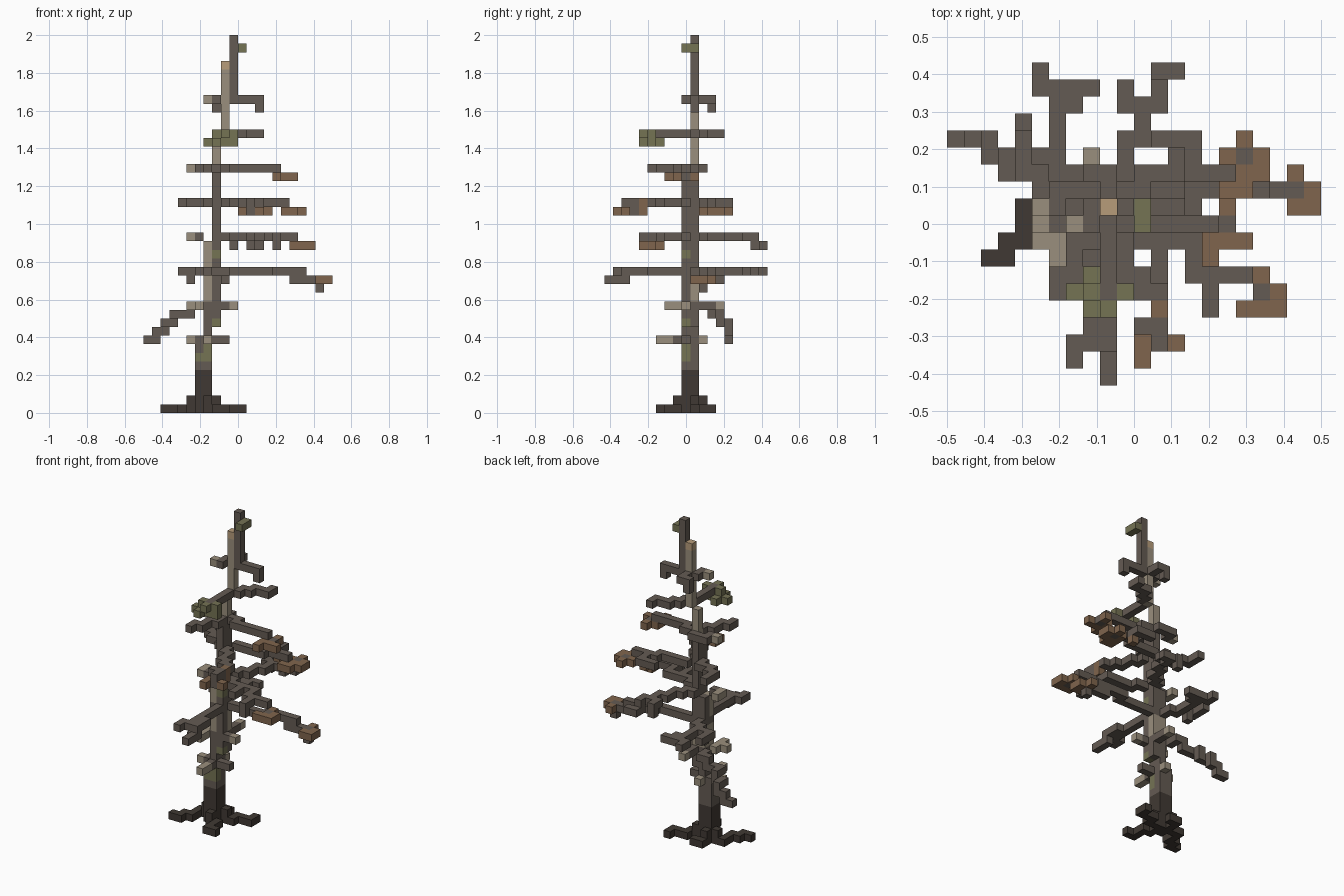
import bpy
import bmesh

cube = bpy.data.objects.get("Cube")
if cube:
    bpy.data.objects.remove(cube, do_unlink=True)

UNIT = 1 / 22            # edge of one block
COUNT_X, COUNT_Y = 22, 19


def make_material(name, hex_code):
    """Flat material from an sRGB hex string, stored as linear values."""
    srgb = [c / 255 for c in bytes.fromhex(hex_code)]
    color = [((c + 0.055) / 1.055) ** 2.4 for c in srgb] + [1]
    mat = bpy.data.materials.new(name)
    mat.use_nodes = True
    mat.diffuse_color = color
    bsdf = mat.node_tree.nodes["Principled BSDF"]
    bsdf.inputs["Base Color"].default_value = color
    bsdf.inputs["Roughness"].default_value = 1
    return mat


MATERIALS = {
    "bark": make_material("grey bark", "645B53"),
    "root": make_material("dark root bark", "403933"),
    "dead": make_material("bare pale wood", "9A8F7D"),
    "moss": make_material("olive moss", "757354"),
    "rust": make_material("rusty needles", "80654D"),
    "heart": make_material("heartwood", "B79C7A"),
}
STEPS = {"E": (1, 0, 0), "W": (-1, 0, 0), "N": (0, 1, 0),
         "S": (0, -1, 0), "U": (0, 0, 1), "D": (0, 0, -1)}
blocks = {}              # block position -> (part, colour); first one wins


def grow(part, color, start, moves=""):
    """Place a block at start and one after every lettered step."""
    pos = tuple(start)
    blocks.setdefault(pos, (part, color))
    for letter in moves:
        pos = tuple(a + b for a, b in zip(pos, STEPS[letter]))
        blocks.setdefault(pos, (part, color))


def column(color, xs, ys, low, high):
    """Fill part of the trunk between two heights."""
    for x in xs:
        for y in ys:
            grow("trunk", color, (x, y, low), "U" * (high - low))


# Leaning trunk with mossy and stripped patches
BOTH = (9, 10)
column("root", (6, 7), BOTH, 0, 4)
column("moss", (7,), (9,), 6, 7)
column("moss", (6,), (9,), 6, 6)
column("bark", (6, 7), BOTH, 5, 8)
column("moss", (8,), (9,), 10, 10)
column("moss", (8,), (9,), 18, 18)
column("dead", (7,), BOTH, 13, 15)
column("dead", (8,), (10,), 13, 15)
column("dead", (7,), (9,), 17, 19)
column("bark", (7,), BOTH, 9, 19)
column("bark", (8,), BOTH, 10, 27)
column("dead", (8,), (10,), 28, 31)
column("heart", (9,), (10,), 40, 40)
column("dead", (9,), (10,), 32, 39)
column("bark", (10,), (10,), 36, 43)
grow("top_tuft", "moss", (11, 10, 42), "S")

# Spreading roots
for start, moves in [((5, 10, 0), "WSSWSW"), ((8, 10, 0), "ENEEN"),
                     ((7, 8, 0), "ESSE"), ((6, 11, 0), "NE"),
                     ((5, 10, 1), ""), ((8, 10, 1), ""),
                     ((7, 8, 1), ""), ((6, 11, 1), "")]:
    grow("roots", "root", start, moves)

# Short dead stubs near the ground
part = "lowest_stubs"
grow(part, "bark", (8, 9, 8), "E")
grow(part, "bark", (7, 8, 8))
grow(part, "dead", (7, 7, 8), "S")
grow(part, "dead", (7, 11, 8))
grow(part, "dead", (5, 9, 8), "E")

# Stubs with one long drooping limb at the back
part = "drooping_limb"
grow(part, "bark", (6, 11, 12), "NWDWWNDWNDWDW")
grow(part, "dead", (6, 9, 12), "SSNW")
grow(part, "bark", (8, 11, 12), "N")
grow(part, "dead", (8, 13, 12))
grow(part, "bark", (9, 9, 12))
grow(part, "dead", (10, 9, 12))

# Widest tier
part = "widest_branches"
grow(part, "bark", (9, 10, 16), "EEEEENEEEEDWEEED")
grow(part, "rust", (20, 12, 15))
grow(part, "rust", (21, 11, 15), "SW")
grow(part, "bark", (8, 8, 16), "SSSSSSWS")
grow(part, "bark", (9, 4, 16), "SSDSS")
grow(part, "bark", (7, 11, 16), "NWNNNNNWN")
grow(part, "bark", (7, 16, 16), "NE")
grow(part, "bark", (6, 13, 16), "WWNN")
grow(part, "bark", (5, 13, 15))

# Second tier
part = "second_branches"
grow(part, "bark", (9, 9, 20), "ESEEEESSEEE")
grow(part, "bark", (15, 5, 20), "SD")
grow(part, "bark", (12, 8, 20), "SS")
grow(part, "rust", (18, 6, 19))
grow(part, "bark", (18, 5, 19))
grow(part, "rust", (19, 5, 19), "SWW")
grow(part, "bark", (8, 11, 20), "ENENNENNWND")
grow(part, "bark", (12, 16, 20), "NDNE")
grow(part, "bark", (6, 9, 20))
grow(part, "dead", (5, 9, 20), "N")

# Middle tier
part = "middle_branches"
grow(part, "bark", (9, 11, 24), "EEEENENNWW")
grow(part, "bark", (14, 12, 24), "EE")
grow(part, "bark", (17, 13, 23))
grow(part, "rust", (16, 12, 23), "NENSESWSW")
grow(part, "rust", (18, 13, 23))
grow(part, "rust", (14, 13, 23))
grow(part, "rust", (12, 4, 24), "D")
grow(part, "bark", (9, 9, 24), "SESSESESSS")
grow(part, "bark", (12, 3, 23), "S")
grow(part, "bark", (11, 3, 24))
grow(part, "rust", (13, 2, 23))
grow(part, "rust", (11, 2, 23), "S")
grow(part, "bark", (7, 10, 24), "NWWNWNN")

# Fourth tier
part = "fourth_branches"
grow(part, "bark", (9, 10, 28), "ESEEEEE")
grow(part, "rust", (15, 7, 27), "NEE")
grow(part, "bark", (16, 9, 27))
grow(part, "rust", (16, 10, 27))
grow(part, "rust", (15, 9, 27))
grow(part, "bark", (8, 9, 28), "SWSSWS")
grow(part, "bark", (8, 11, 28), "WWS")
grow(part, "dead", (5, 10, 28))

# Fifth tier with a mossy tip
part = "fifth_branches"
grow(part, "bark", (9, 9, 32), "SSSS")
grow(part, "bark", (10, 10, 32), "NENEEN")
for spot in [(8, 5, 32), (10, 5, 32), (9, 4, 32), (8, 6, 31), (8, 4, 31)]:
    grow(part, "moss", spot)
grow(part, "moss", (7, 5, 31), "EEE")

# Twigs close to the top
part = "top_twigs"
grow(part, "bark", (11, 10, 36), "EED")
grow(part, "bark", (9, 11, 36), "NWD")
grow(part, "bark", (8, 10, 36), "S")
grow(part, "dead", (7, 9, 36))


def block_quads(pos):
    """Yield the corners of every exposed side of one block."""
    for step in STEPS.values():
        if tuple(a + b for a, b in zip(pos, step)) in blocks:
            continue
        axis = next(a for a in range(3) if step[a])
        u, v = (axis + 1) % 3, (axis + 2) % 3
        quad = []
        for du, dv in ((0, 0), (1, 0), (1, 1), (0, 1)):
            corner = list(pos)
            corner[axis] += max(step[axis], 0)
            corner[u] += du
            corner[v] += dv
            quad.append(tuple(corner))
        yield quad if step[axis] > 0 else quad[::-1]


# One mesh for each part, with a material for each colour it uses
for part in dict.fromkeys(p for p, _ in blocks.values()):
    members = {pos: c for pos, (p, c) in blocks.items() if p == part}
    colors = list(dict.fromkeys(members.values()))
    bm = bmesh.new()
    for pos, color in members.items():
        for quad in block_quads(pos):
            verts = [bm.verts.new(((x - COUNT_X / 2) * UNIT,
                                   (y - COUNT_Y / 2) * UNIT, z * UNIT))
                     for x, y, z in quad]
            bm.faces.new(verts).material_index = colors.index(color)
    bmesh.ops.remove_doubles(bm, verts=bm.verts, dist=UNIT / 100)
    mesh = bpy.data.meshes.new(part)
    bm.to_mesh(mesh)
    bm.free()
    for color in colors:
        mesh.materials.append(MATERIALS[color])
    bpy.context.collection.objects.link(bpy.data.objects.new(part, mesh))
